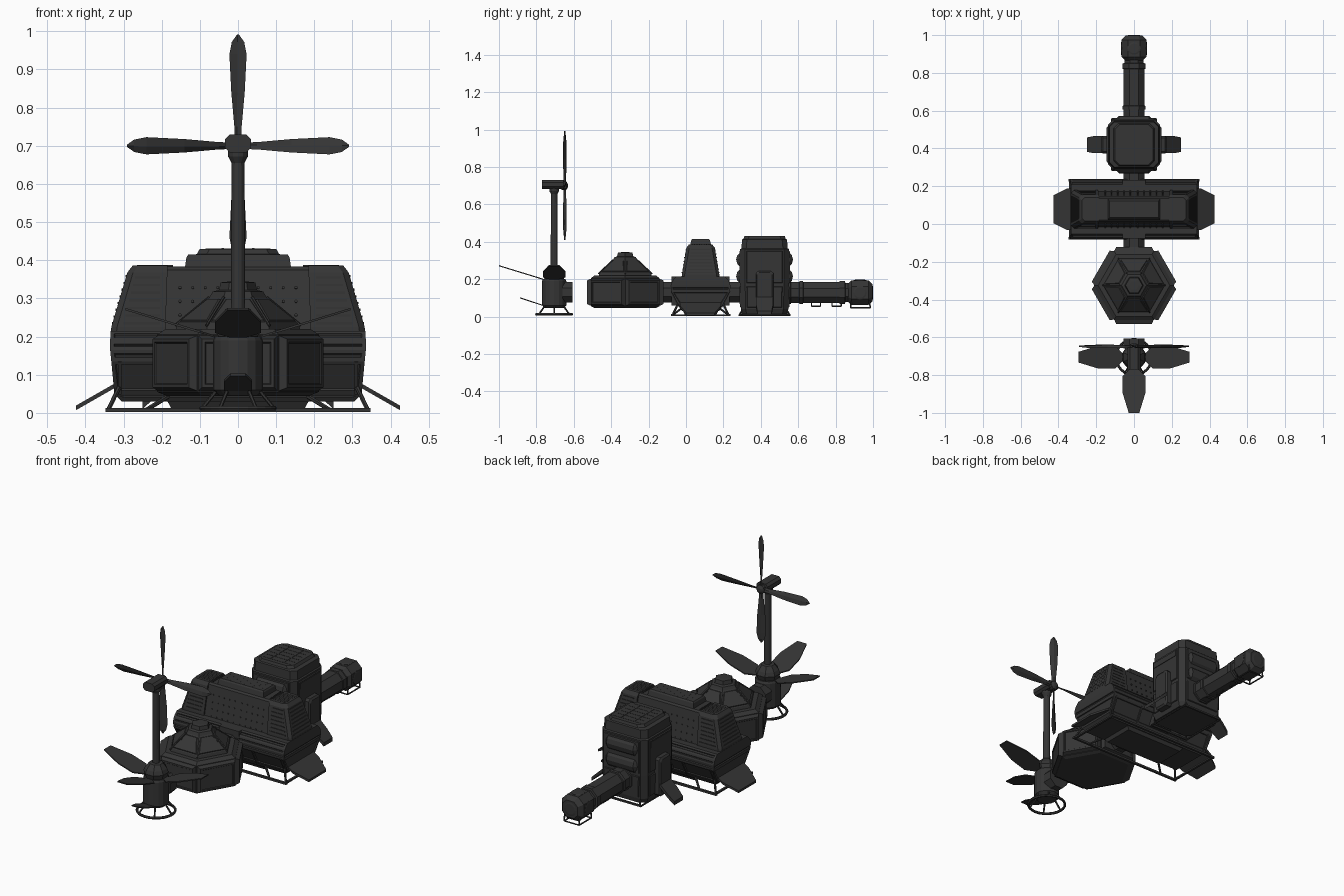
import bpy, bmesh, math
from mathutils import Vector

if "Cube" in bpy.data.objects:
    bpy.data.objects.remove(bpy.data.objects["Cube"])

DARK = bpy.data.materials.new("dark_grey")
DARK.diffuse_color = (0.035, 0.035, 0.035, 1)
DARK.use_nodes = True
DARK.node_tree.nodes["Principled BSDF"].inputs["Base Color"].default_value = DARK.diffuse_color


def make(name, verts, faces):
    me = bpy.data.meshes.new(name)
    me.from_pydata([tuple(v) for v in verts], [], faces)
    bm = bmesh.new()
    bm.from_mesh(me)
    bmesh.ops.recalc_face_normals(bm, faces=bm.faces)
    bm.to_mesh(me)
    bm.free()
    ob = bpy.data.objects.new(name, me)
    bpy.context.collection.objects.link(ob)
    me.materials.append(DARK)
    return ob


def loft(name, rings):
    n, m = len(rings[0]), len(rings)
    faces = [(i*n+j, i*n+(j+1) % n, (i+1)*n+(j+1) % n, (i+1)*n+j) for i in range(m-1) for j in range(n)]
    faces += [tuple(range(n)), tuple(range((m-1)*n, m*n))]
    return make(name, [p for r in rings for p in r], faces)


def outline(hx, hy, c=0):
    if not c:
        return [(-hx, -hy), (hx, -hy), (hx, hy), (-hx, hy)]
    return [(-hx+c, -hy), (hx-c, -hy), (hx, -hy+c), (hx, hy-c), (hx-c, hy), (-hx+c, hy), (-hx, hy-c), (-hx, -hy+c)]


def stack(name, sections, cx=0, cy=0, c=0):
    # sections: (z, half x, half y)
    return loft(name, [[(cx+x, cy+y, z) for x, y in outline(hx, hy, c)] for z, hx, hy in sections])


def box(name, lo, hi):
    c = [(a+b)/2 for a, b in zip(lo, hi)]
    return stack(name, [(z, (hi[0]-lo[0])/2, (hi[1]-lo[1])/2) for z in (lo[2], hi[2])], c[0], c[1])


def lathe(name, profile, n, loc, axis='Z', phase=0.0):
    rings = []
    for r, t in profile:
        ring = []
        for k in range(n):
            a = 2*math.pi*(k+phase)/n
            u, v = r*math.cos(a), r*math.sin(a)
            p = {'Z': (u, v, t), 'Y': (u, t, v), 'X': (t, u, v)}[axis]
            ring.append(Vector(p)+Vector(loc))
        rings.append(ring)
    return loft(name, rings)


def bars(name, pairs, r, n=6):
    vs, fs = [], []
    for a, b in pairs:
        a, b = Vector(a), Vector(b)
        q, s = (b-a).to_track_quat('Z', 'Y'), len(vs)
        for p in (a, b):
            vs += [p+q @ Vector((r*math.cos(2*math.pi*(k+.5)/n), r*math.sin(2*math.pi*(k+.5)/n), 0)) for k in range(n)]
        fs += [(s+k, s+(k+1) % n, s+n+(k+1) % n, s+n+k) for k in range(n)]
        fs += [tuple(range(s, s+n)), tuple(range(s+n, s+2*n))]
    return make(name, vs, fs)


def slats(name, bl, br, tl, tr, count, r=.004):
    bl, br, tl, tr = map(Vector, (bl, br, tl, tr))
    ts = [i/(count-1) for i in range(count)]
    return bars(name, [(bl.lerp(tl, t), br.lerp(tr, t)) for t in ts], r, 4)


def panels(ob, pick, thick, depth, bevel=.004):
    bm = bmesh.new()
    bm.from_mesh(ob.data)
    fs = [f for f in bm.faces if pick(f)]
    bmesh.ops.inset_individual(bm, faces=fs, thickness=thick, depth=0)
    bmesh.ops.inset_individual(bm, faces=fs, thickness=bevel, depth=depth)
    bm.to_mesh(ob.data)
    bm.free()


def plate(name, root, direction, widths, rise, thick=.006):
    # flat panel along a direction; widths: (distance, half width)
    d = Vector(direction)
    s = Vector((-d.y, d.x, 0))
    L = widths[-1][0]
    rings = []
    for t, w in widths:
        p = Vector(root)+d*t+Vector((0, 0, rise*t/L))
        h = Vector((0, 0, thick/2))
        rings.append([p-s*w-h, p+s*w-h, p+s*w+h, p-s*w+h])
    return loft(name, rings)


# --- wind turbine module ---
TY = -.705
lathe("turbine_base", [(.05, .045), (.065, .06), (.065, .19), (.06, .2)], 16, (0, TY, 0))
lathe("turbine_base_cap", [(.056, .2), (.064, .225), (.056, .245), (.035, .272), (.02, .275)], 8, (0, TY, 0), 'Z', .5)
lathe("turbine_mast", [(.019, .27), (.017, .655), (.026, .672), (.026, .69)], 12, (0, TY, 0))
loft("turbine_nacelle", [[(x, y, .706+z) for x, z in outline(.034, .023, .012)] for y in (-.77, -.655)])
lathe("rotor_hub", [(.024, -.665), (.024, -.64), (.01, -.632)], 10, (0, 0, .7), 'Y')
for k in range(4):
    a = k*math.pi/2
    rad, side = Vector((math.cos(a), 0, math.sin(a))), Vector((-math.sin(a), 0, math.cos(a)))
    rings = []
    for r, w, tw in [(.012, .011, .7), (.05, .012, .65), (.14, .02, .5), (.24, .024, .35), (.272, .017, .3), (.291, .003, .3)]:
        ch = side*math.cos(tw)+Vector((0, math.sin(tw), 0))
        nn = rad.cross(ch)*.004
        c = Vector((0, -.648, .7))+rad*r
        rings.append([c-ch*w, c-nn, c+ch*w, c+nn])
    loft("rotor_blade", rings)
for d in ((1, 0, 0), (-1, 0, 0), (0, -1, 0)):
    plate("solar_petal", Vector((0, TY, .2))+Vector(d)*.06, d,
          [(0, .02), (.025, .045), (.04, .06), (.13, .06), (.235, .028)], .072)
plate("base_hatch", (0, -.765, .06), (0, -1, 0), [(0, .037), (.07, .037), (.122, .02)], .04)
bpy.ops.mesh.primitive_torus_add(major_radius=.095, minor_radius=.007, major_segments=24, minor_segments=6, location=(0, TY, .012))
ring = bpy.context.object
ring.name = "turbine_foot_ring"
ring.data.materials.append(DARK)
bars("turbine_foot_struts", [((.094*math.cos(k*math.pi/3), TY+.094*math.sin(k*math.pi/3), .012),
     (.055*math.cos(k*math.pi/3), TY+.055*math.sin(k*math.pi/3), .06)) for k in range(6)], .005)

# --- connecting tunnels ---
for y0, y1, r in ((-.66, -.607, .06), (-.16, -.05, .06), (.2, .3, .06)):
    lathe("connector_tunnel", [(r, y0), (r, y1)], 8, (0, 0, .13), 'Y', .5)

# --- hexagonal dome module ---
HY = -.325
hexa = lathe("hex_hall", [(.19, .046), (.212, .055), (.212, .205), (.19, .22), (.163, .22), (.158, .235),
                          (.075, .303), (.066, .318), (.05, .322), (.045, .342), (.025, .344)], 6, (0, HY, 0))
panels(hexa, lambda f: abs(f.normal.z) < .1 and f.calc_area() > .015, .004, .02, .012)
panels(hexa, lambda f: abs(f.normal.z) < .1 and f.calc_area() > .012, .012, -.004)
panels(hexa, lambda f: .4 < f.normal.z < .95 and f.calc_area() > .006, .01, .004)
bars("hex_roof_ribs", [((.165*math.cos(k*math.pi/3), HY+.165*math.sin(k*math.pi/3), .229),
     (.075*math.cos(k*math.pi/3), HY+.075*math.sin(k*math.pi/3), .303)) for k in range(6)], .004)

# --- main hall module ---
MY = .078
hull = stack("hall_lower_hull", [(.03, .305, .1), (.05, .324, .112), (.135, .332, .157), (.165, .335, .16), (.19, .335, .152), (.215, .334, .13)], 0, MY)
panels(hull, lambda f: f.calc_area() > .008 and abs(f.normal.z) < .75, .014, -.005)
stack("hall_belly", [(.012, .175, .085), (.04, .19, .1)], 0, MY)
stack("hall_centre_upper", [(.2, .21, .097), (.375, .2, .066), (.383, .2, .056)], 0, MY)
for s in (-1, 1):
    def xs(v):
        return s*v
    # tapered end block
    rings = []
    for z, xo, xi, hy in ((.2, .334, .19, .102), (.225, .332, .19, .1), (.368, .29, .185, .076), (.386, .276, .185, .062)):
        rings.append([(xs(xi), MY-hy, z), (xs(xo-.015), MY-hy, z), (xs(xo), MY-hy+.015, z),
                      (xs(xo), MY+hy-.015, z), (xs(xo-.015), MY+hy, z), (xs(xi), MY+hy, z)])
    loft("hall_end_block", rings)
    for t in (-1, 1):
        slats("hall_front_vent", (xs(.205), MY+t*.098, .235), (xs(.3), MY+t*.098, .235),
              (xs(.205), MY+t*.078, .355), (xs(.27), MY+t*.078, .355), 7)
        # studded wall and hull corner posts
        bars("hall_wall_studs", [((xs(.02+.033*i), MY+t*(.093-.0064*j), .22+.036*j),
             (xs(.02+.033*i), MY+t*(.098-.0064*j), .221+.036*j)) for i in range(5) for j in range(4)], .004)
        y = MY+t*.155
        bars("hall_hull_frame", [((xs(x), MY+t*.112, .05), (xs(x), y, .135)) for x in (.14, .31)], .006, 4)
    slats("hall_end_vent", (xs(.328), MY-.07, .235), (xs(.328), MY+.07, .235),
          (xs(.292), MY-.05, .358), (xs(.292), MY+.05, .358), 8)
    slats("hall_roof_grille", (xs(.17), MY-.045, .385), (xs(.265), MY-.045, .385),
          (xs(.17), MY+.045, .385), (xs(.265), MY+.045, .385), 8, .003)
    plate("hall_ramp", (xs(.325), MY, .07), (s, 0, 0), [(0, .11), (.03, .11), (.1, .075)], -.057, .012)
    bars("hall_skid_legs", [((xs(.34), MY+t*.15, .008), (xs(.31), MY+t*.12, .07)) for t in (-1, 1)] +
         [((xs(.24), MY+t*.15, .008), (xs(.18), MY+t*.1, .045)) for t in (-1, 1)], .006)
stack("hall_roof_cap", [(.375, .14, .058), (.408, .135, .05), (.415, .13, .044)], 0, MY)
slats("hall_roof_cap_ribs", (-.12, MY-.035, .413), (.12, MY-.035, .413), (-.12, MY+.035, .413), (.12, MY+.035, .413), 6, .003)
for t in (-1, 1):
    box("hall_door", (-.06, MY+t*.13-.025, .06), (.06, MY+t*.13+.025, .215))
    box("hall_skid_rail", (-.347, MY+t*.153-.006, .002), (.347, MY+t*.153+.006, .013))
    box("hall_skid_crossbar", (t*.337-.006, MY-.153, .003), (t*.337+.006, MY+.153, .012))

# --- tall tower module ---
BY = .42
tower = stack("tower_body", [(.015, .125, .122), (.04, .135, .127), (.17, .138, .13), (.36, .138, .13),
                             (.365, .132, .124), (.412, .13, .12), (.416, .108, .113), (.43, .1, .108)], 0, BY, .026)
panels(tower, lambda f: abs(f.normal.z) < .1 and f.calc_area() > .02, .012, .005)
for t in (-1, 1):
    for z in (.215, .305):
        lathe("tower_wall_bulge", [(.03, -.095), (.046, -.08), (.046, .08), (.03, .095)], 12, (0, BY+t*.106, z), 'X')
    box("tower_skid_rail", (-.12, BY+t*.135-.005, .003), (.12, BY+t*.135+.005, .012))
    bars("tower_skid_legs", [((x, BY+t*.135, .008), (x*.9, BY+t*.11, .05)) for x in (-.11, .11)], .005)
    # side airlock with ramp
    loft("tower_airlock", [[(x, BY+y, .14+z) for y, z in outline(hy, hz, .012)] for x, hy, hz in
                           ((t*.12, .047, .105), (t*.165, .047, .105), (t*.172, .04, .095))])
    plate("tower_ramp", (t*.165, BY, .1), (t, 0, 0), [(0, .045), (.05, .045), (.085, .038)], -.08, .02)
    box("tower_upper_trim", (t*.138-.008, BY-.09, .315), (t*.138+.008, BY+.09, .345))
    bars("tower_skid_side", [((t*.118, BY-.135, .008), (t*.118, BY+.135, .008))], .005)
slats("tower_roof_ribs", (-.085, BY-.085, .429), (.085, BY-.085, .429), (-.085, BY+.085, .429), (.085, BY+.085, .429), 6, .003)
bars("tower_roof_cross_ribs", [((x, BY-.085, .429), (x, BY+.085, .429)) for x in (-.04, .04)], .004, 4)

# --- rear docking tube ---
R = .061
prof = [(R+.006, .545), (R+.006, .56), (R, .562), (R, .605), (R+.006, .607), (R+.006, .625), (R, .627),
        (R, .82), (R+.005, .822), (R+.005, .85), (R-.006, .852), (R-.006, .89)]
lathe("docking_tube", prof, 8, (0, 0, .128), 'Y', .5)
bars("tube_under_handles", [p for y in (.67, .78) for p in (((0, y, .075), (0, y, .055)), ((0, y, .055), (0, y+.05, .055)),
     ((0, y+.05, .055), (0, y+.05, .075)))], .003)

# --- rear docking node ---
loft("docking_node", [[(x, y, .128+z) for x, z in outline(h, h, h*.5)] for y, h in ((.863, .045), (.885, .066), (.975, .066), (.998, .045))])
for t in (-1, 1):
    lathe("node_side_hatch", [(.036, t*.055), (.036, t*.067), (.028, t*.069)], 12, (0, .93, .128), 'X')
    bars("node_landing_frame", [((t*.045, .88, .048), (t*.045, .985, .048)), ((t*.045, .88, .048), (t*.045, .885, .09)),
         ((t*.045, .985, .048), (t*.045, .98, .09))], .004)
bars("node_frame_crossbars", [((-.045, y, .048), (.045, y, .048)) for y in (.88, .985)], .004)
lathe("node_rear_hatch", [(.038, .98), (.038, .998), (.028, 1.0)], 12, (0, 0, .128), 'Y')
lathe("node_top_hatch", [(.034, .185), (.034, .195), (.026, .197)], 12, (0, .93, 0))
